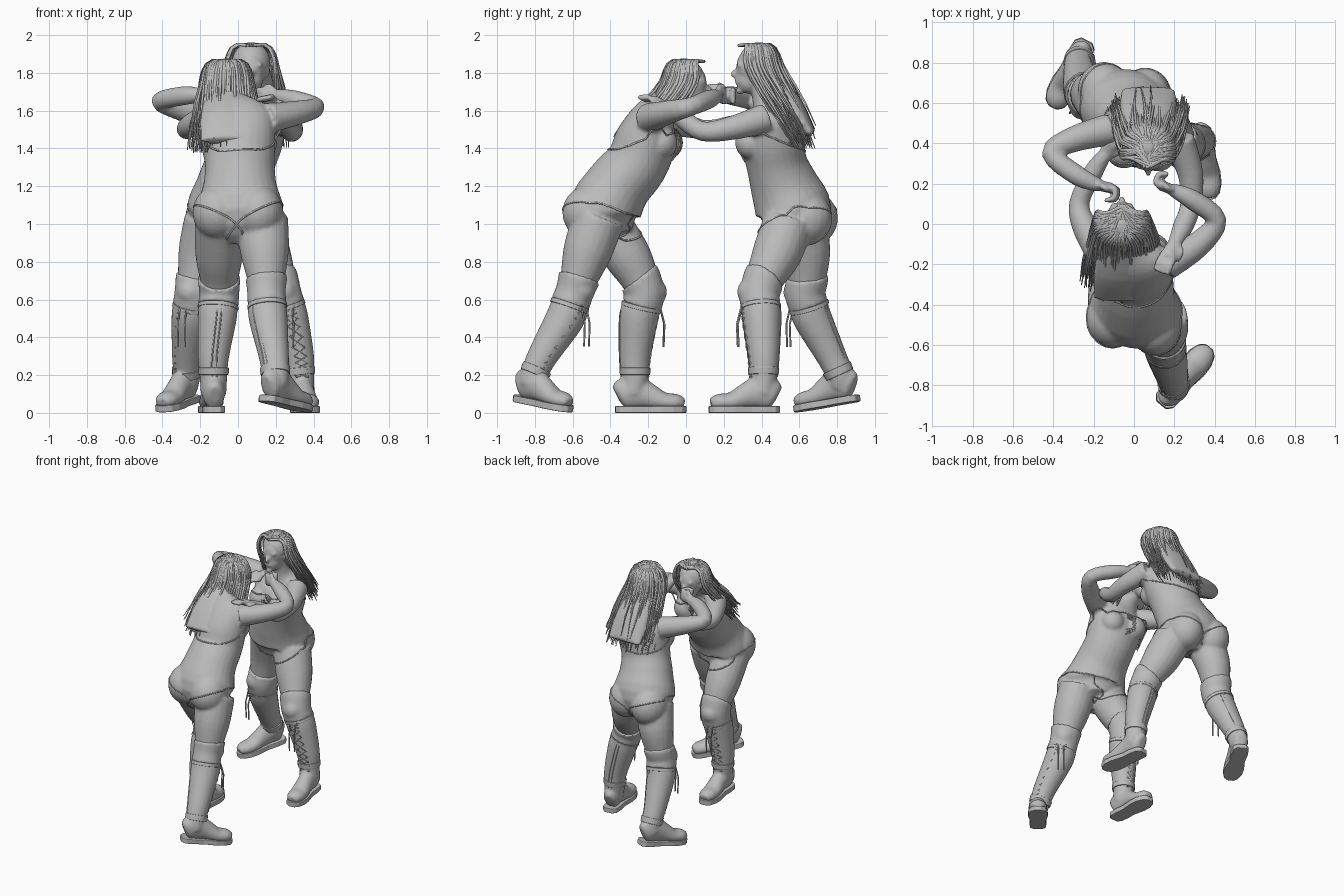
import bpy, bmesh, math, random
from math import sin, cos, pi, radians
from mathutils import Vector, Matrix
from mathutils.bvhtree import BVHTree

random.seed(4)
if "Cube" in bpy.data.objects:
    bpy.data.objects.remove(bpy.data.objects["Cube"])

grey = bpy.data.materials.new("clay grey")
grey.use_nodes = True
grey.diffuse_color = (0.5, 0.5, 0.5, 1)
grey.node_tree.nodes["Principled BSDF"].inputs["Base Color"].default_value = (0.5, 0.5, 0.5, 1)
X, Y, Z = Vector((1, 0, 0)), Vector((0, 1, 0)), Vector((0, 0, 1))


def smooth_path(rows, steps=4):
    """Catmull-Rom interpolation of position and radius rows."""
    rows = [Vector(r) for r in rows]
    out = []
    for i in range(len(rows) - 1):
        a, b, c, d = rows[max(i - 1, 0)], rows[i], rows[i + 1], rows[min(i + 2, len(rows) - 1)]
        for s in range(steps):
            t = s / steps
            out.append((b * 2 + (c - a) * t + (a * 2 - b * 5 + c * 4 - d) * t * t
                        + (b * 3 - a - c * 3 + d) * t ** 3) / 2)
    return out + [rows[-1]]


def tube(bm, rows, side=X, grow=0.0, sides=20):
    """Closed tube; a row is x, y, z, radius and an optional second radius."""
    rows = smooth_path([tuple(r) if len(r) == 5 else (*r, r[3]) for r in rows])
    pos = [Vector(r[:3]) for r in rows]
    rings = []
    for i, r in enumerate(rows):
        t = (pos[min(i + 1, len(pos) - 1)] - pos[max(i - 1, 0)]).normalized()
        u = (side - t * side.dot(t)).normalized()
        v = t.cross(u)
        angles = [2 * pi * k / sides for k in range(sides)]
        rings.append([bm.verts.new(pos[i] + u * (r[3] + grow) * cos(a) + v * (r[4] + grow) * sin(a))
                      for a in angles])
    for p, q in zip(rings, rings[1:]):
        for k in range(sides):
            n = (k + 1) % sides
            bm.faces.new((p[k], p[n], q[n], q[k]))
    bm.faces.new(rings[0])
    bm.faces.new(rings[-1])


def ball(bm, loc, size):
    m = Matrix.Translation(loc) @ Matrix.Diagonal((*size, 1))
    bmesh.ops.create_uvsphere(bm, u_segments=20, v_segments=14, radius=1, matrix=m)


def finish(name, bm, voxel=0.0, bevel=0.0):
    """Make an object, either merged into one skin or with softened edges."""
    bmesh.ops.recalc_face_normals(bm, faces=bm.faces)
    me = bpy.data.meshes.new(name)
    bm.to_mesh(me)
    bm.free()
    me.materials.append(grey)
    ob = bpy.data.objects.new(name, me)
    bpy.context.collection.objects.link(ob)
    if voxel:
        mod = ob.modifiers.new("merge", "REMESH")
        mod.mode, mod.voxel_size, mod.use_smooth_shade = "VOXEL", voxel, True
        soft = ob.modifiers.new("soften", "SMOOTH")
        soft.factor, soft.iterations = 0.5, 3
    else:
        mod = ob.modifiers.new("edge", "BEVEL")
        mod.width, mod.segments = bevel, 2
        mod.limit_method = "ANGLE"
    return ob


def cords(name, paths, thick, cyclic=False, taper=False):
    """Round cords following lists of points."""
    cu = bpy.data.curves.new(name, "CURVE")
    cu.dimensions, cu.bevel_depth, cu.bevel_resolution, cu.resolution_u = "3D", thick, 1, 2
    cu.use_fill_caps = True
    for pts in paths:
        sp = cu.splines.new("NURBS" if taper else "POLY")
        sp.points.add(len(pts) - 1)
        for i, p in enumerate(pts):
            sp.points[i].co = (*p, 1)
            sp.points[i].radius = (1 - 0.75 * (i / (len(pts) - 1)) ** 3) if taper else 1
        sp.use_cyclic_u = cyclic
        if taper:
            sp.order_u, sp.use_endpoint_u = 4, True
    cu.materials.append(grey)
    bpy.context.collection.objects.link(bpy.data.objects.new(name, cu))


def hand(bm, wrist, to, fist):
    """Palm, four fingers and thumb, curled or open."""
    wrist, to = Vector(wrist), Vector(to)
    d = (to - wrist).normalized()
    flat = Z if fist else X
    across = (flat - d * flat.dot(d)).normalized()
    down = d.cross(across).normalized()
    if down.z > 0 and not fist:
        down = -down
    tube(bm, [(*(wrist - d * 0.02), 0.032), (*wrist, 0.035, 0.026), (*(to + d * 0.01), 0.045, 0.028)], across)
    for k in range(4):
        base = to + across * (k - 1.5) * 0.022
        bend = down * (0.05 if fist else 0.015)
        reach = 0.035 if fist else 0.055
        tip = base + bend * 1.3 + d * (-0.01 if fist else 0.09)
        tube(bm, [(*base, 0.014), (*(base + d * reach), 0.014), (*(base + d * reach + bend), 0.014), (*tip, 0.013)],
             across, sides=10)
    t = wrist + across * 0.03
    tube(bm, [(*t, 0.015), (*(t + d * 0.03 + across * 0.02), 0.015), (*(to + across * 0.045 + down * 0.02), 0.013)],
         down, sides=10)


def boot(tag, leg, loc, yaw, pitch):
    m = Matrix.Translation(loc) @ Matrix.Rotation(radians(yaw), 4, "Z") @ Matrix.Rotation(radians(-pitch), 4, "X")
    fwd = Matrix.Rotation(radians(yaw), 3, "Z") @ Y
    side = fwd.cross(Z)
    knee, calf, shin, ankle = [Vector(r) for r in leg[3:]]
    top = knee.lerp(calf, 0.45)
    # shaft and upper
    bm = bmesh.new()
    tube(bm, [(0, -0.095, 0.09, 0.03, 0.05), (0, -0.07, 0.1, 0.055, 0.08), (0, 0, 0.11, 0.06, 0.09),
              (0, 0.07, 0.09, 0.06, 0.07), (0, 0.15, 0.06, 0.066, 0.05), (0, 0.22, 0.055, 0.06, 0.045),
              (0, 0.26, 0.045, 0.035, 0.03)])
    for v in bm.verts:
        v.co.z = max(v.co.z, 0.025)
    bmesh.ops.transform(bm, matrix=m, verts=bm.verts)
    low = m @ Vector((0, -0.01, 0.1))
    tube(bm, [top, calf, shin, ankle, (*low, 0.06)], grow=0.008)
    finish(tag + "_boot", bm, voxel=0.011)
    # sole
    bm = bmesh.new()
    half = [(0.03, -0.105), (0.055, -0.08), (0.06, -0.02), (0.056, 0.05), (0.07, 0.14), (0.068, 0.2),
            (0.05, 0.25), (0.022, 0.272)]
    rim = half + [(-x, y) for x, y in reversed(half)]
    face = bm.faces.new([bm.verts.new((x, y, 0)) for x, y in rim])
    up = bmesh.ops.extrude_face_region(bm, geom=[face])["geom"]
    bmesh.ops.translate(bm, vec=Z * 0.036, verts=[g for g in up if isinstance(g, bmesh.types.BMVert)])
    bmesh.ops.transform(bm, matrix=m, verts=bm.verts)
    finish(tag + "_sole", bm, bevel=0.005)
    # cuff, ankle strap and knee pad
    for name, a, b, grow in (("cuff", top, top.lerp(calf, 0.3), 0.013),
                             ("ankle_strap", shin.lerp(ankle, 0.55), shin.lerp(ankle, 0.9), 0.014)):
        bm = bmesh.new()
        tube(bm, [a, b], grow=grow)
        for f in bm.faces:
            f.smooth = len(f.verts) == 4
        finish(tag + "_" + name, bm, bevel=0.004)
    bm = bmesh.new()
    pad = Vector(leg[2])
    tube(bm, [pad.lerp(Vector(leg[1]), 0.12), pad, knee, knee.lerp(calf, 0.5)], grow=0.012)
    ball(bm, Vector(knee[:3]) + fwd * 0.045 + Z * 0.01, (0.075, 0.075, 0.075))
    finish(tag + "_knee_pad", bm, voxel=0.012)
    # crossed laces with loose ends, and the back seam
    path = smooth_path([top, calf, shin, ankle])
    lace = [[], []]
    for i, p in enumerate(path[1:]):
        for n, s in enumerate((1, -1)):
            w = 0.034 * s * (-1) ** i
            lace[n].append(Vector(p[:3]) + fwd * (p[3] + 0.004) + side * w)
    for s in (0.02, -0.02):
        start = Vector(path[2][:3]) + fwd * (path[2][3] + 0.01) + side * s
        lace.append([start, start + fwd * 0.02 - Z * 0.08, start + fwd * 0.015 - Z * 0.2])
    cords(tag + "_laces", lace, 0.005)
    cords(tag + "_seam", [[Vector(p[:3]) - fwd * (p[3] + 0.006) + side * s for p in path] for s in (0.012, -0.012)], 0.004)


def hair(tag, c, f, drop, back):
    """Scalp cap, a filled mass behind and many tapering locks."""
    bm = bmesh.new()
    ball(bm, c - f * 0.02 + Z * 0.025, (0.103, 0.108, 0.108))
    tube(bm, [(*(c + Z * 0.05 - f * 0.03), 0.08), (*(c - f * 0.08 - Z * 0.05), 0.11, 0.07),
              (*(c - f * back * 0.6 - Z * drop * 0.5), 0.14, 0.06),
              (*(c - f * back * 0.9 - Z * drop * 0.85), 0.14, 0.03)])
    finish(tag + "_hair_mass", bm, voxel=0.014)
    locks = []
    for i in range(150):
        a = random.uniform(-2.0, 2.0)
        d = X * sin(a) - f * cos(a)
        near = random.uniform(0.3, 1.0)
        root = c + f * random.uniform(-0.04, 0.085) + X * random.uniform(-0.02, 0.02) + Z * 0.115
        end = (c + X * (0.17 * sin(a) + random.uniform(-0.04, 0.04)) - f * (back * (0.68 + 0.3 * cos(a) * near))
               - Z * drop * random.uniform(0.72, 1.03))
        ear = c + d * (0.12 + 0.025 * near) - Z * random.uniform(0, 0.04)
        mid = ear.lerp(end, 0.55) + d * 0.025 * near + X * random.uniform(-0.015, 0.015)
        locks.append([root, c + d * 0.09 + Z * 0.14, c + d * 0.135 + Z * 0.06, ear, mid, end])
    cords(tag + "_hair_locks", locks, 0.0095, taper=True)


def fighter(tag, f, torso, legs, arms, head, bust, seat):
    f, head = Y * f, Vector(head)
    twist = Vector((1, -0.18, 0))
    bm = bmesh.new()
    tube(bm, torso, twist, sides=28)
    for leg in legs:
        tube(bm, leg)
    for rows, to, fist in arms:
        tube(bm, rows, Z)
        hand(bm, rows[-1][:3], to, fist)
    for p in bust:
        ball(bm, p, (0.088, 0.085, 0.088))
    for p in seat:
        ball(bm, p, (0.13, 0.145, 0.145))
    # skull, jaw and features
    ball(bm, head, (0.085, 0.1, 0.11))
    ball(bm, head + f * 0.035 - Z * 0.07, (0.062, 0.065, 0.07))
    ball(bm, head + f * 0.105 - Z * 0.035, (0.016, 0.024, 0.022))
    ball(bm, head + f * 0.092 - Z * 0.078, (0.028, 0.016, 0.013))
    ball(bm, head + f * 0.08 - Z * 0.125, (0.024, 0.022, 0.02))
    for s in (1, -1):
        ball(bm, head + f * 0.08 + X * s * 0.036 + Z * 0.012, (0.024, 0.018, 0.012))
        ball(bm, head + X * s * 0.086 - Z * 0.02, (0.012, 0.024, 0.034))
    body = finish(tag + "_body", bm, voxel=0.011)
    hair(tag, head, f, 0.42 if f.y < 0 else 0.36, 0.33 if f.y < 0 else 0.42)
    # hems of the suit laid on the skin
    bpy.context.view_layer.update()
    skin = BVHTree.FromObject(body, bpy.context.evaluated_depsgraph_get())
    on_skin = lambda p: skin.find_nearest(p)[0]
    turn = [2 * pi * k / 48 for k in range(48)]
    hems = []
    for leg in legs:
        hip = Vector(leg[0][:3])
        out = math.copysign(1, hip.x - torso[1][0])
        hems.append([on_skin(hip + Vector((0.17 * cos(a), 0.19 * sin(a), 0.01 + 0.08 * out * cos(a) - 0.05 * f.y * sin(a))))
                     for a in turn])
    chest = Vector(torso[4][:3])
    hems.append([on_skin(chest + Vector((0.24 * cos(a), 0.2 * sin(a), 0.06 * f.y * sin(a)))) for a in turn])
    cords(tag + "_suit_hems", hems, 0.005, cyclic=True)
    cords(tag + "_chest_lacing", [[on_skin(chest + f * 0.22 + X * s * 0.02 * (-1) ** k + Z * (0.06 - 0.022 * k))
                                   for k in range(10)] for s in (1, -1)], 0.005)


# near fighter, facing away from the front
near_torso = [(0.02, -0.4, 0.93, 0.13, 0.12), (0.01, -0.43, 1.06, 0.23, 0.19), (0.01, -0.36, 1.2, 0.195, 0.175),
              (0.01, -0.26, 1.32, 0.185, 0.165), (0, -0.21, 1.45, 0.2, 0.16), (-0.01, -0.17, 1.56, 0.19, 0.12),
              (-0.03, -0.12, 1.63, 0.1, 0.08), (-0.05, -0.05, 1.69, 0.058, 0.058), (-0.06, -0.01, 1.75, 0.055, 0.055)]
near_back_leg = [(0.13, -0.46, 1.03, 0.135), (0.14, -0.52, 0.86, 0.13), (0.15, -0.57, 0.7, 0.098),
                 (0.15, -0.59, 0.64, 0.09), (0.16, -0.64, 0.5, 0.095), (0.19, -0.76, 0.3, 0.072), (0.2, -0.81, 0.19, 0.063)]
near_front_leg = [(-0.1, -0.42, 1.0, 0.13), (-0.1, -0.31, 0.83, 0.125), (-0.1, -0.24, 0.7, 0.1),
                  (-0.1, -0.22, 0.63, 0.095), (-0.11, -0.25, 0.5, 0.095), (-0.13, -0.27, 0.3, 0.075), (-0.13, -0.27, 0.19, 0.065)]
near_right_arm = [(0.16, -0.2, 1.56, 0.08), (0.32, -0.1, 1.59, 0.064), (0.41, 0.02, 1.62, 0.05),
                  (0.29, 0.12, 1.66, 0.05), (0.19, 0.17, 1.68, 0.033)]
near_left_arm = [(-0.17, -0.13, 1.55, 0.08), (-0.25, 0, 1.52, 0.062), (-0.27, 0.11, 1.5, 0.05),
                 (-0.2, 0.26, 1.53, 0.048), (-0.14, 0.35, 1.56, 0.033)]
fighter("near", 1, near_torso, (near_back_leg, near_front_leg),
        ((near_right_arm, (0.14, 0.19, 1.68), True), (near_left_arm, (-0.11, 0.4, 1.58), False)),
        (-0.06, 0.01, 1.745), ((-0.08, -0.1, 1.43), (0.09, -0.13, 1.43)), ((-0.11, -0.47, 1.06), (0.11, -0.51, 1.06)))
boot("near_back", near_back_leg, (0.2, -0.82, 0.045), -40, 9)
boot("near_front", near_front_leg, (-0.13, -0.27, 0), 4, 0)

# far fighter, facing the front
far_torso = [(-0.04, 0.55, 0.93, 0.13, 0.12), (-0.04, 0.57, 1.06, 0.23, 0.2), (-0.02, 0.52, 1.2, 0.2, 0.18),
             (0.01, 0.48, 1.32, 0.185, 0.16), (0.04, 0.46, 1.45, 0.2, 0.165), (0.06, 0.46, 1.56, 0.19, 0.12),
             (0.06, 0.43, 1.64, 0.1, 0.08), (0.07, 0.4, 1.72, 0.058, 0.058), (0.07, 0.38, 1.79, 0.055, 0.055)]
far_front_leg = [(0.09, 0.54, 1.0, 0.135), (0.15, 0.48, 0.84, 0.13), (0.21, 0.41, 0.7, 0.1),
                 (0.23, 0.39, 0.63, 0.095), (0.27, 0.4, 0.5, 0.095), (0.32, 0.41, 0.3, 0.075), (0.33, 0.41, 0.19, 0.065)]
far_back_leg = [(-0.15, 0.6, 1.02, 0.135), (-0.19, 0.64, 0.86, 0.125), (-0.22, 0.64, 0.7, 0.1),
                (-0.23, 0.63, 0.63, 0.095), (-0.25, 0.67, 0.5, 0.095), (-0.27, 0.77, 0.3, 0.072), (-0.27, 0.82, 0.19, 0.063)]
far_right_arm = [(-0.12, 0.47, 1.56, 0.08), (-0.3, 0.42, 1.61, 0.064), (-0.41, 0.35, 1.65, 0.05),
                 (-0.28, 0.24, 1.68, 0.05), (-0.17, 0.19, 1.68, 0.033)]
far_left_arm = [(0.22, 0.42, 1.56, 0.08), (0.28, 0.25, 1.51, 0.064), (0.28, 0.09, 1.49, 0.052),
                (0.24, -0.02, 1.56, 0.05), (0.2, -0.1, 1.62, 0.033)]
fighter("far", -1, far_torso, (far_front_leg, far_back_leg),
        ((far_right_arm, (-0.12, 0.18, 1.69), True), (far_left_arm, (0.17, -0.16, 1.65), False)),
        (0.07, 0.365, 1.83), ((-0.05, 0.36, 1.43), (0.12, 0.345, 1.43)), ((-0.15, 0.66, 1.03), (0.06, 0.63, 1.03)))
boot("far_front", far_front_leg, (0.34, 0.39, 0), 188, 0)
boot("far_back", far_back_leg, (-0.28, 0.82, 0.045), 153, 9)
